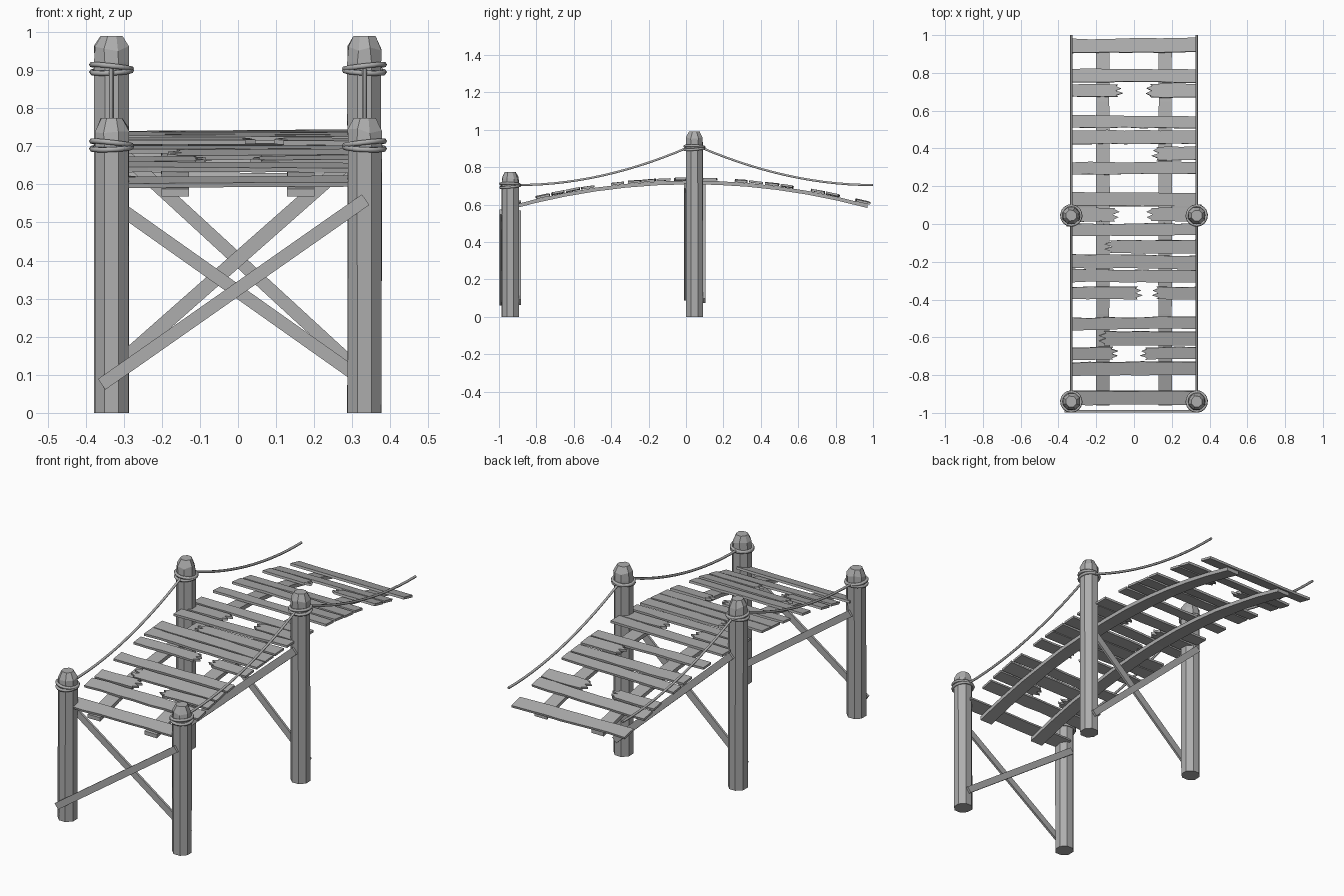
import bpy, bmesh, math, random
from mathutils import Vector, Matrix

random.seed(4)
cube = bpy.data.objects.get("Cube")
if cube:
    bpy.data.objects.remove(cube, do_unlink=True)

grey = bpy.data.materials.new("weathered grey")
grey.use_nodes = True
COLOR = (0.42, 0.42, 0.42, 1)
grey.diffuse_color = COLOR
grey.node_tree.nodes["Principled BSDF"].inputs["Base Color"].default_value = COLOR

POST_X = 0.332
LEFT, RIGHT = -0.33, 0.325


def finish(name, bm):
    bmesh.ops.recalc_face_normals(bm, faces=bm.faces)
    mesh = bpy.data.meshes.new(name)
    bm.to_mesh(mesh)
    bm.free()
    mesh.materials.append(grey)
    obj = bpy.data.objects.new(name, mesh)
    bpy.context.collection.objects.link(obj)
    return obj


def jitter(amount):
    return random.uniform(-amount, amount)


def loft(name, rings):
    """Skin a list of closed point rings and cap both ends."""
    bm = bmesh.new()
    rows = [[bm.verts.new(p) for p in ring] for ring in rings]
    n = len(rows[0])
    for a, b in zip(rows, rows[1:]):
        for i in range(n):
            bm.faces.new((a[i], a[(i + 1) % n], b[(i + 1) % n], b[i]))
    bm.faces.new(rows[0])
    bm.faces.new(rows[-1])
    return finish(name, bm)


def deck_z(y):
    """Height of the arched stringers along the bridge."""
    return 0.718 - 0.143 * (y - 0.03) ** 2


def deck_slope(y):
    return -math.atan(0.286 * (y - 0.03))


# Octagonal posts with chipped tapered heads
def post(name, x, y, height):
    levels = [(0, 1), (height - 0.07, 1), (height - 0.033, 0.95), (height, 0.62)]
    rings = []
    for level, (z, scale) in enumerate(levels):
        rough = 0.004 if level == 2 else 0.0015
        ring = []
        for i in range(8):
            a = math.radians(22.5 + 45 * i)
            r = 0.0485 * scale
            lift = jitter(0.008) if level == 2 else 0
            ring.append((x + r * math.cos(a) + jitter(rough),
                         y + r * math.sin(a) + jitter(rough), z + lift))
        rings.append(ring)
    loft(name, rings)


# Rope made from a swept curve, turned into a mesh
def rope(name, points, radius, cyclic=False):
    curve = bpy.data.curves.new(name, "CURVE")
    curve.dimensions = "3D"
    curve.bevel_depth = radius
    curve.bevel_resolution = 1
    curve.use_fill_caps = True
    spline = curve.splines.new("POLY")
    spline.points.add(len(points) - 1)
    for p, co in zip(spline.points, points):
        p.co = (*co, 1)
    spline.use_cyclic_u = cyclic
    curve.materials.append(grey)
    obj = bpy.data.objects.new(name, curve)
    bpy.context.collection.objects.link(obj)
    return obj


def rope_ring(name, x, y, z, tilt, turn):
    spin = Matrix.Rotation(turn, 3, "Z") @ Matrix.Rotation(tilt, 3, "X")
    pts = []
    for i in range(16):
        a = math.tau * i / 16
        pts.append(Vector((x, y, z)) + spin @ Vector((0.052 * math.cos(a), 0.052 * math.sin(a), 0)))
    rope(name, pts, 0.0075, True)


for side, sx in (("right", -1), ("left", 1)):
    for row, y, h in (("front", -0.94, 0.775), ("middle", 0.045, 0.99)):
        post(f"{row}_post_{side}", sx * POST_X, y, h)
        ring_z = h - 0.073 if row == "front" else h - 0.087
        rope_ring(f"{row}_rope_ring_{side}", sx * POST_X, y, ring_z - 0.006, 0.1, 0.5 * sx)
        rope_ring(f"{row}_rope_wrap_{side}", sx * POST_X, y, ring_z + 0.006, -0.12, 1.2 * sx)


# Sagging hand ropes
def sag(y0, y1, z0, z1, low):
    """Parabola through both ends whose lowest point sits near the low end."""
    pts = []
    for i in range(15):
        t = i / 14
        pts.append((y0 + (y1 - y0) * t, z0 + (z1 - z0) * t ** 1.9 - low * 4 * t * (1 - t)))
    return pts


for side, sx in (("right", -1), ("left", 1)):
    for name, path in (("front_hand_rope", sag(-0.9, 0.01, 0.705, 0.905, 0.003)),
                       ("back_hand_rope", sag(1.0, 0.08, 0.705, 0.905, 0.003))):
        rope(f"{name}_{side}", [(sx * POST_X, y, z) for y, z in path], 0.0065)

# Arched stringers beneath the deck
for side, sx in (("right", -1), ("left", 1)):
    rings = []
    for i in range(13):
        y = -0.96 + 1.93 * i / 12
        x, z = sx * 0.165, deck_z(y)
        w = 0.035 + jitter(0.002)
        rings.append([(x - w, y, z - 0.01), (x + w, y, z - 0.01),
                      (x + w, y, z + 0.01), (x - w, y, z + 0.01)])
    loft(f"stringer_{side}", rings)


# Deck planks, split ends drawn as a jagged edge
def plank(name, y, x0, x1, broken0=False, broken1=False):
    half = 0.034 + jitter(0.003)
    steps = max(3, round((x1 - x0) / 0.09))
    xs = [x0 + (x1 - x0) * i / steps for i in range(steps + 1)]
    skew = jitter(0.004)
    lower = [(x, -half + jitter(0.003) + skew * x / RIGHT) for x in xs]
    upper = [(x, half + jitter(0.003) + skew * x / RIGHT) for x in reversed(xs)]

    def tear(x, sign):
        return [(x + jitter(0.006) + sign * (0.022 if i % 2 else -0.008),
                 sign * half * (i - 2) / 2.6) for i in range(5)]

    outline = lower + (tear(x1, 1) if broken1 else []) + upper + (tear(x0, -1) if broken0 else [])
    bm = bmesh.new()
    base = bm.faces.new([bm.verts.new((px, py, -0.006)) for px, py in outline])
    top = bmesh.ops.extrude_face_region(bm, geom=[base])["geom"]
    bmesh.ops.translate(bm, vec=(0, 0, 0.012), verts=[v for v in top if isinstance(v, bmesh.types.BMVert)])
    obj = finish(name, bm)
    obj.location = (0, y, deck_z(y) + 0.018)
    obj.rotation_euler = (deck_slope(y) + jitter(0.03), jitter(0.008), 0)


whole = [0.945, 0.785, 0.54, 0.46, 0.295, 0.13, -0.03, -0.2, -0.275, -0.525, -0.765, -0.92]
for i, y in enumerate(whole):
    plank(f"deck_plank_{i + 1}", y, LEFT, RIGHT)

for i, (y, x) in enumerate([(0.705, -0.085), (0.05, -0.1), (-0.365, 0.02), (-0.685, -0.11)]):
    plank(f"broken_plank_right_{i + 1}", y, LEFT, x, broken1=True)

for i, (y, x) in enumerate([(0.705, 0.085), (0.375, 0.12), (0.05, 0.09), (-0.12, -0.13),
                            (-0.365, 0.12), (-0.605, -0.16), (-0.685, 0.06)]):
    plank(f"broken_plank_left_{i + 1}", y, x, RIGHT, broken0=True)


# Diagonal cross braces on both faces of each pair of posts
def brace(name, y, a, b, width):
    start, end = Vector((a[0], y, a[1])), Vector((b[0], y, b[1]))
    along = (end - start).normalized()
    across = Vector((-along.z, 0, along.x)) * width / 2
    depth = Vector((0, 0.006, 0))
    loft(name, [[p - across - depth, p + across - depth, p + across + depth, p - across + depth]
                for p in (start, end)])


brace("front_brace_outer", -0.991, (-0.358, 0.075), (0.335, 0.56), 0.034)
brace("front_brace_inner", -0.887, (0.34, 0.078), (-0.335, 0.555), 0.034)
brace("middle_brace_outer", -0.006, (-0.345, 0.1), (0.335, 0.7), 0.038)
brace("middle_brace_inner", 0.098, (0.345, 0.085), (-0.335, 0.71), 0.034)
